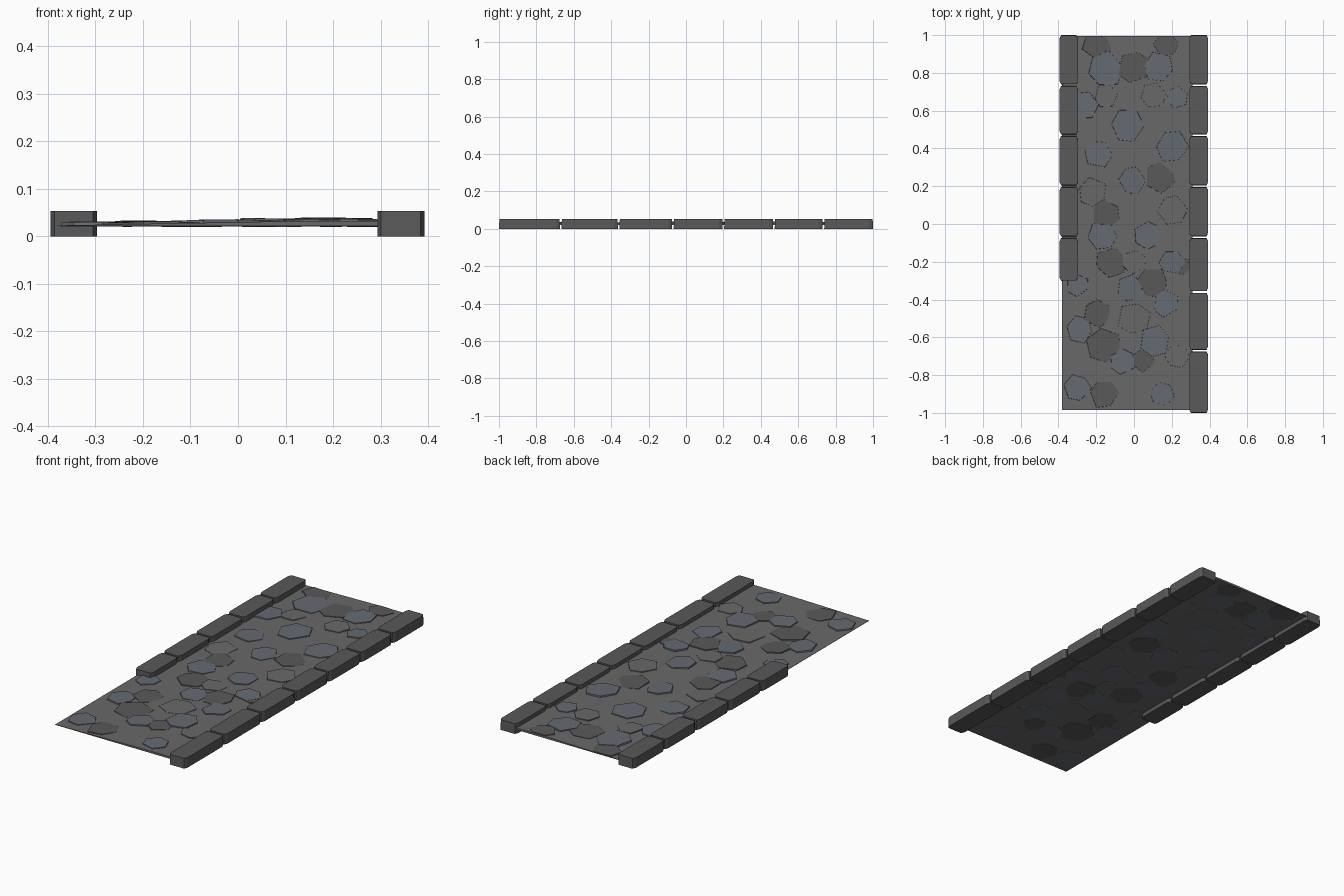
import bpy, bmesh, math, random

if "Cube" in bpy.data.objects:
    bpy.data.objects.remove(bpy.data.objects["Cube"])
random.seed(4)


def material(name, rgb):
    m = bpy.data.materials.new(name)
    m.diffuse_color = (*rgb, 1)
    m.use_nodes = True
    m.node_tree.nodes["Principled BSDF"].inputs["Base Color"].default_value = m.diffuse_color
    return m


def finish(bm, name, mat):
    bmesh.ops.recalc_face_normals(bm, faces=bm.faces)
    me = bpy.data.meshes.new(name)
    bm.to_mesh(me)
    bm.free()
    me.materials.append(mat)
    ob = bpy.data.objects.new(name, me)
    bpy.context.collection.objects.link(ob)
    return ob


def prism(bm, lower, upper):
    a = [bm.verts.new(p) for p in lower]
    b = [bm.verts.new(p) for p in upper]
    n = len(a)
    bm.faces.new(a[::-1])
    bm.faces.new(b)
    for i in range(n):
        j = (i + 1) % n
        bm.faces.new((a[i], a[j], b[j], b[i]))


def ground(x):
    # bed surface rises gently from the open left edge to the right kerb
    return 0.023 + 0.009 * min(1, max(0, (x + 0.38) / 0.5))


dark = material("dark_grey", (0.10, 0.10, 0.10))
mid = material("mid_grey", (0.14, 0.14, 0.14))
blue = material("blue_grey", (0.13, 0.145, 0.17))

# Kerbs: chamfered blocks laid end to end
def kerb(name, x0, x1, joints):
    bm = bmesh.new()
    for y0, y1 in zip(joints, joints[1:]):
        a, b, c, d = x0, x1, y0 + 0.004, y1 - 0.004
        k, e = 0.008, 0.018
        plan = [(a + k, c), (b - k, c), (b, c + e), (b, d - e),
                (b - k, d), (a + k, d), (a, d - e), (a, c + e)]
        cy = (c + d) / 2
        prism(bm, [(x, y, 0) for x, y in plan],
              [(x, cy + (y - cy) * 0.985, 0.053) for x, y in plan])
    finish(bm, name, dark)


shared = [-0.07, 0.20, 0.47, 0.735, 1.004]
kerb("right_kerb", 0.293, 0.392, [-1.004, -0.67, -0.36] + shared)
kerb("left_kerb", -0.394, -0.297, [-0.305] + shared)

# Mortar bed: thin wedge with a flat underside
bm = bmesh.new()
xs = [-0.38, -0.2, 0.0, 0.12, 0.31]
section = [(x, ground(x)) for x in xs[::-1]] + [(-0.38, 0.0215), (0.31, 0.0215)]
prism(bm, [(x, -0.985, z) for x, z in section], [(x, 0.995, z) for x, z in section])
finish(bm, "mortar_bed", mid)

# Paving stones: irregular, slightly tilted hexagons (x, y, radius)
blue_stones = [
    (-.15, .82, .1), (.13, .83, .085), (-.03, .52, .095), (-.26, .63, .08),
    (-.19, .37, .075), (.2, .41, .09), (-.01, .23, .08), (.23, .67, .06),
    (-.17, -.06, .08), (.07, -.06, .075), (.2, -.2, .07), (-.02, -.34, .075),
    (.17, -.42, .075), (-.3, -.32, .065), (-.29, -.56, .075), (.11, -.62, .085),
    (-.06, -.73, .075), (-.3, -.87, .075), (.15, -.9, .065)]
dark_stones = [
    (0, .83, .09), (-.19, .95, .085), (.17, .95, .07), (.14, .25, .085),
    (-.15, .05, .085), (-.12, -.2, .085), (.1, -.31, .085), (-.16, -.64, .095),
    (-.16, -.9, .08), (-.19, -.47, .08), (.05, -.72, .065), (.25, -.22, .05)]
grey_stones = [
    (-.15, .68, .065), (.1, .68, .07), (-.22, .17, .08), (.2, .07, .085),
    (0, -.5, .09), (0, -.2, .07), (.23, -.7, .07)]


def paving(name, stones, mat, lift):
    bm = bmesh.new()
    for x, y, r in stones:
        turn = random.uniform(0, 1)
        tx, ty = random.uniform(-.025, .025), random.uniform(-.025, .025)
        top = ground(x) + lift + random.uniform(0, 0.002)
        pts = []
        for i in range(6):
            t = turn + math.radians(60 * i + random.uniform(-9, 9))
            q = r * random.uniform(0.9, 1.06)
            pts.append((max(-0.378, min(0.3, x + q * math.cos(t))),
                        max(-0.98, min(0.993, y + q * math.sin(t)))))
        prism(bm, [(u, v, 0.0205 + tx * (u - x) * .4) for u, v in pts],
              [(x + (u - x) * .97, y + (v - y) * .97,
                top + tx * (u - x) + ty * (v - y)) for u, v in pts])
    finish(bm, name, mat)


paving("blue_paving_stones", blue_stones, blue, 0.004)
paving("dark_paving_stones", dark_stones, dark, 0.0015)
paving("grey_paving_stones", grey_stones, mid, 0.0025)
